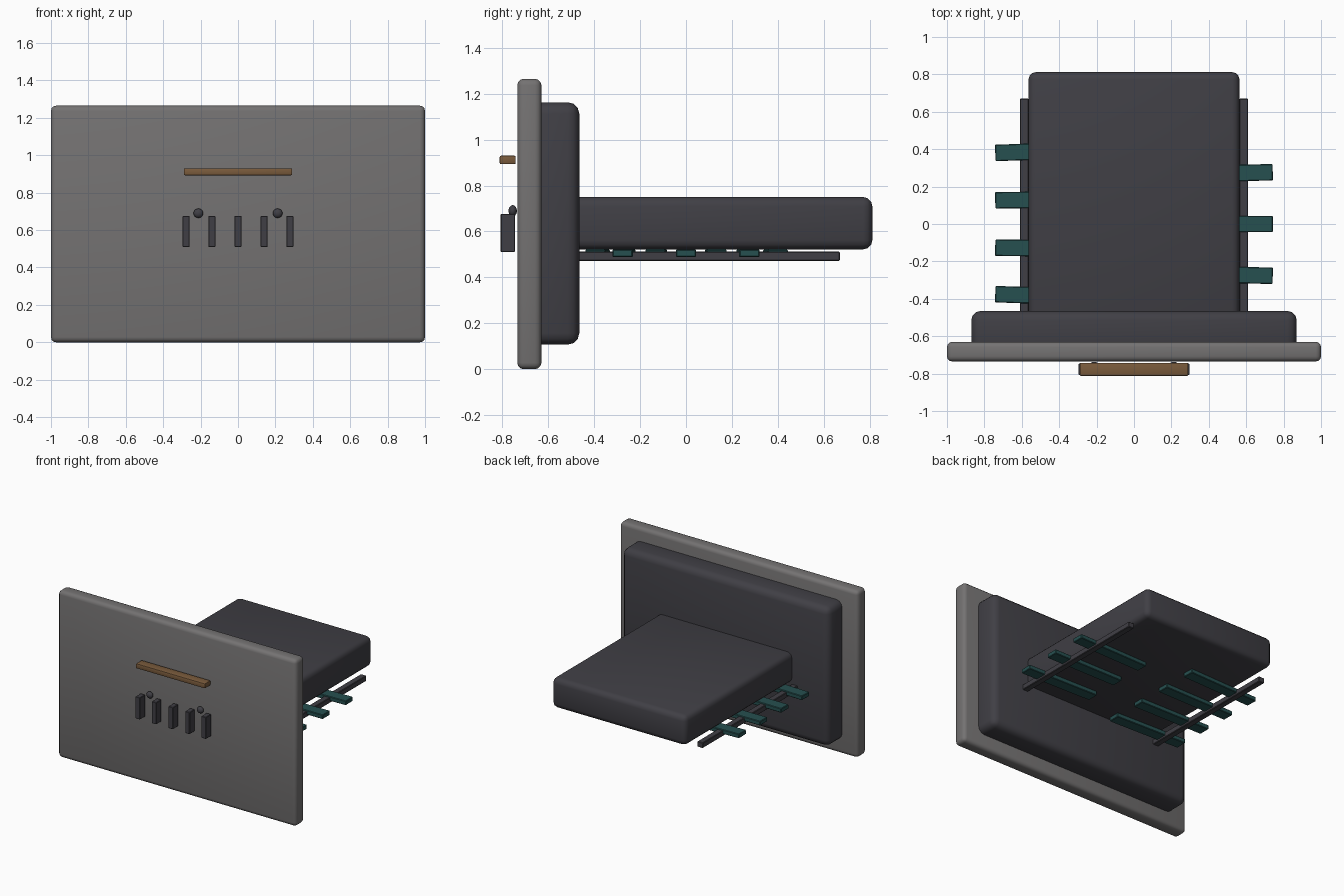
import bpy, bmesh, math
from mathutils import Matrix, Vector

if "Cube" in bpy.data.objects:
    bpy.data.objects.remove(bpy.data.objects["Cube"])


def material(name, hex_rgb):
    def lin(c):
        c /= 255
        return c / 12.92 if c <= 0.04045 else ((c + 0.055) / 1.055) ** 2.4
    m = bpy.data.materials.new(name)
    m.diffuse_color = (*[lin(c) for c in hex_rgb], 1)
    m.use_nodes = True
    m.node_tree.nodes["Principled BSDF"].inputs["Base Color"].default_value = m.diffuse_color
    return m


GREY = material("warm grey", (116, 114, 114))
DARK = material("charcoal", (64, 63, 69))
TEAL = material("deep teal", (38, 80, 80))
BROWN = material("walnut brown", (122, 91, 60))


def finish(name, bm, mat):
    me = bpy.data.meshes.new(name)
    bm.to_mesh(me)
    bm.free()
    me.materials.append(mat)
    ob = bpy.data.objects.new(name, me)
    bpy.context.collection.objects.link(ob)
    bpy.ops.object.select_all(action='DESELECT')
    ob.select_set(True)
    bpy.context.view_layer.objects.active = ob
    bpy.ops.object.shade_smooth_by_angle(angle=math.radians(35))
    return ob


def box(name, x, y, z, mat, bevel=0.0, segs=3, turn=0.0):
    """Rounded box from (min, max) ranges, turned about its own vertical axis."""
    lo, hi = Vector((x[0], y[0], z[0])), Vector((x[1], y[1], z[1]))
    bm = bmesh.new()
    bmesh.ops.create_cube(bm, size=1)
    bmesh.ops.scale(bm, vec=hi - lo, verts=bm.verts)
    if bevel:
        bmesh.ops.bevel(bm, geom=bm.edges[:], offset=bevel, segments=segs,
                        profile=0.5, affect='EDGES')
    bm.transform(Matrix.Translation((lo + hi) / 2) @ Matrix.Rotation(turn, 4, 'Z'))
    return finish(name, bm, mat)


# Front panel, backing plate and the deep body behind it
box("front_panel", (-1, 1), (-0.735, -0.63), (0, 1.265), GREY, 0.028)
box("backing_plate", (-0.87, 0.87), (-0.69, -0.465), (0.107, 1.163), DARK, 0.05)
box("main_body", (-0.564, 0.564), (-0.52, 0.812), (0.522, 0.75), DARK, 0.04)

# Side rails under the body
for side, s in (("left", -1), ("right", 1)):
    xs = sorted((s * 0.563, s * 0.61))
    box(side + "_rail", xs, (-0.47, 0.67), (0.472, 0.513), DARK, 0.004, 1)

# Flat tabs sticking out past the rails, staggered left and right
for side, s, rows in (("left", -1, (-0.385, -0.13, 0.13, 0.39)),
                      ("right", 1, (-0.27, 0.0, 0.27))):
    for i, y in enumerate(rows):
        xs = sorted((s * 0.148, s * 0.742))
        box(f"{side}_tab_{i + 1}", xs, (y - 0.044, y + 0.044), (0.488, 0.521),
            TEAL, 0.004, 1, math.radians(5 * y))

# Shelf strip and vertical bars just in front of the panel
box("front_shelf", (-0.29, 0.29), (-0.812, -0.742), (0.893, 0.93), BROWN, 0.006, 2)
for i, x in enumerate((-0.277, -0.14, 0, 0.14, 0.277)):
    box(f"front_bar_{i + 1}", (x - 0.019, x + 0.019), (-0.808, -0.745),
        (0.51, 0.676), DARK, 0.003, 1)

# Two flattened knobs
for side, s in (("left", -1), ("right", 1)):
    bm = bmesh.new()
    bmesh.ops.create_uvsphere(bm, u_segments=20, v_segments=12, radius=0.026)
    bm.transform(Matrix.Translation((s * 0.212, -0.755, 0.69))
                 @ Matrix.Diagonal((1, 0.7, 0.95, 1)))
    finish(side + "_knob", bm, DARK)
